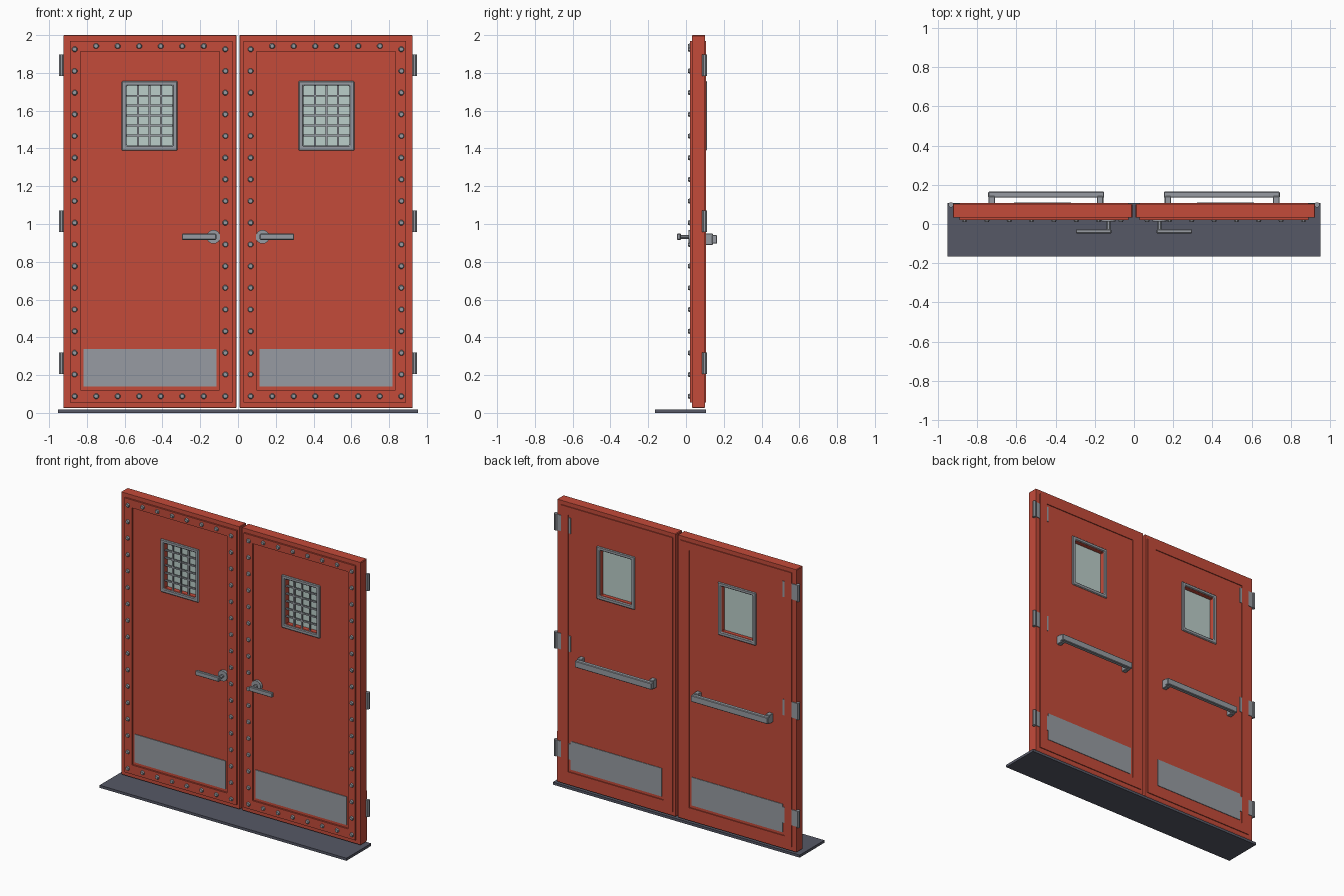
import bpy, bmesh, math
from mathutils import Matrix, Vector

if "Cube" in bpy.data.objects:
    bpy.data.objects.remove(bpy.data.objects["Cube"])


def material(name, rgb):
    m = bpy.data.materials.new(name)
    m.diffuse_color = (*rgb, 1)
    m.use_nodes = True
    m.node_tree.nodes["Principled BSDF"].inputs["Base Color"].default_value = m.diffuse_color
    return m


RED = material("red paint", (0.55, 0.070, 0.042))
STEEL = material("steel", (0.31, 0.33, 0.36))
GLASS = material("pale glass", (0.50, 0.62, 0.59))
SLATE = material("dark slate", (0.092, 0.098, 0.133))


def finish(bm, name, mat, mirror=True, bevel=0):
    """Turn a bmesh into an object, mirrored to the other door leaf."""
    bmesh.ops.recalc_face_normals(bm, faces=bm.faces)
    me = bpy.data.meshes.new(name)
    bm.to_mesh(me)
    bm.free()
    ob = bpy.data.objects.new(name, me)
    bpy.context.collection.objects.link(ob)
    me.materials.append(mat)
    if bevel:
        b = ob.modifiers.new("bevel", 'BEVEL')
        b.width, b.segments, b.limit_method = bevel, 1, 'ANGLE'
    if mirror:
        m = ob.modifiers.new("mirror", 'MIRROR')
        m.use_mirror_merge = False
    return ob


def add_box(bm, x, y, z):
    """Box from three (min, max) ranges."""
    c = Vector([(a + b) / 2 for a, b in (x, y, z)])
    s = [b - a for a, b in (x, y, z)]
    bmesh.ops.create_cube(bm, size=1, matrix=Matrix.Translation(c) @ Matrix.Diagonal((*s, 1)))


def add_cyl(bm, centre, r1, r2, depth, segs, axis='Y'):
    """Cylinder or cone along Y (r2 faces the front) or Z."""
    rot = Matrix.Rotation(math.pi / 2, 4, 'X') if axis == 'Y' else Matrix()
    spin = Matrix.Rotation(math.pi / segs, 4, 'Z')
    bmesh.ops.create_cone(bm, cap_ends=True, segments=segs, radius1=r1, radius2=r2, depth=depth,
                          matrix=Matrix.Translation(centre) @ rot @ spin)


def add_ring(bm, outer, inner, y):
    """Rectangular ring; outer and inner are (x0, x1, z0, z1)."""
    def loop(r, yy):
        return [bm.verts.new((px, yy, pz)) for px, pz in
                ((r[0], r[2]), (r[1], r[2]), (r[1], r[3]), (r[0], r[3]))]
    loops = [loop(outer, y[0]), loop(inner, y[0]), loop(inner, y[1]), loop(outer, y[1])]
    for k in range(4):
        a, b = loops[k], loops[(k + 1) % 4]
        for i in range(4):
            j = (i + 1) % 4
            bm.faces.new((a[i], a[j], b[j], b[i]))


def boxes(name, mat, *ranges, **kw):
    bm = bmesh.new()
    for r in ranges:
        add_box(bm, *r)
    return finish(bm, name, mat, **kw)


def rings(name, mat, outer, inner, *ys, **kw):
    bm = bmesh.new()
    for y in ys:
        add_ring(bm, outer, inner, y)
    return finish(bm, name, mat, **kw)


# threshold plate on the floor
boxes("threshold", SLATE, ((-0.953, 0.953), (-0.165, 0.107), (0, 0.018)), mirror=False)

# door leaf with a window opening, and raised border strips on both sides
WIN = (0.347, 0.589, 1.415, 1.732)
rings("door_leaf", RED, (0.008, 0.925, 0.025, 2.0), WIN, (0.032, 0.101), bevel=0.004)
rings("border_strips", RED, (0.028, 0.89, 0.055, 1.97), (0.098, 0.835, 0.12, 1.914),
      (0.021, 0.033), (0.1, 0.107))

# window: steel surrounds, glass and grille
rings("window_frames", STEEL, (0.32, 0.616, 1.388, 1.757), WIN,
      (0.02, 0.034), (0.099, 0.111), bevel=0.005)
boxes("window_glass", GLASS, ((WIN[0], WIN[1]), (0.066, 0.072), (WIN[2], WIN[3])))
bars = []
for i in range(1, 4):
    x = WIN[0] + (WIN[1] - WIN[0]) * i / 4
    bars.append(((x - 0.005, x + 0.005), (0.034, 0.044), (WIN[2], WIN[3])))
for i in range(1, 6):
    z = WIN[2] + (WIN[3] - WIN[2]) * i / 6
    bars.append(((WIN[0], WIN[1]), (0.036, 0.046), (z - 0.005, z + 0.005)))
boxes("window_grille", STEEL, *bars)

# rivets around the front border
bm = bmesh.new()
spots = []
for i in range(17):
    z = 0.088 + i * (1.925 - 0.088) / 16
    spots += [(0.067, z), (0.865, z)]
for i in range(1, 7):
    x = 0.067 + i * 0.798 / 7
    spots += [(x, 0.088), (x, 1.942)]
for x, z in spots:
    add_cyl(bm, (x, 0.0165, z), 0.016, 0.011, 0.013, 8)
finish(bm, "rivets", STEEL)

# kick plates, front and back
boxes("kick_plates", STEEL,
      ((0.115, 0.818), (0.027, 0.033), (0.14, 0.337)),
      ((0.115, 0.818), (0.1, 0.105), (0.14, 0.337)))

# lever handle on the front
bm = bmesh.new()
add_cyl(bm, (0.13, 0.024, 0.932), 0.037, 0.037, 0.02, 12)
add_cyl(bm, (0.13, -0.005, 0.932), 0.012, 0.012, 0.06, 8)
finish(bm, "lever_rosette", STEEL)
boxes("lever", STEEL, ((0.115, 0.297), (-0.048, -0.027), (0.916, 0.949)), bevel=0.004)

# push bar on the back
boxes("push_bar_brackets", STEEL,
      ((0.157, 0.19), (0.1, 0.142), (0.888, 0.95)),
      ((0.71, 0.743), (0.1, 0.142), (0.888, 0.95)), bevel=0.003)
boxes("push_bar", STEEL, ((0.152, 0.745), (0.135, 0.165), (0.896, 0.942)), bevel=0.004)

# hinges: barrels on the outer edge with flat leaves under the back strips
bm = bmesh.new()
for z in (1.84, 1.015, 0.263):
    add_cyl(bm, (0.934, 0.098, z), 0.014, 0.014, 0.115, 8, 'Z')
    add_box(bm, (0.818, 0.934), (0.099, 0.1055), (z - 0.055, z + 0.055))
finish(bm, "hinges", STEEL)
